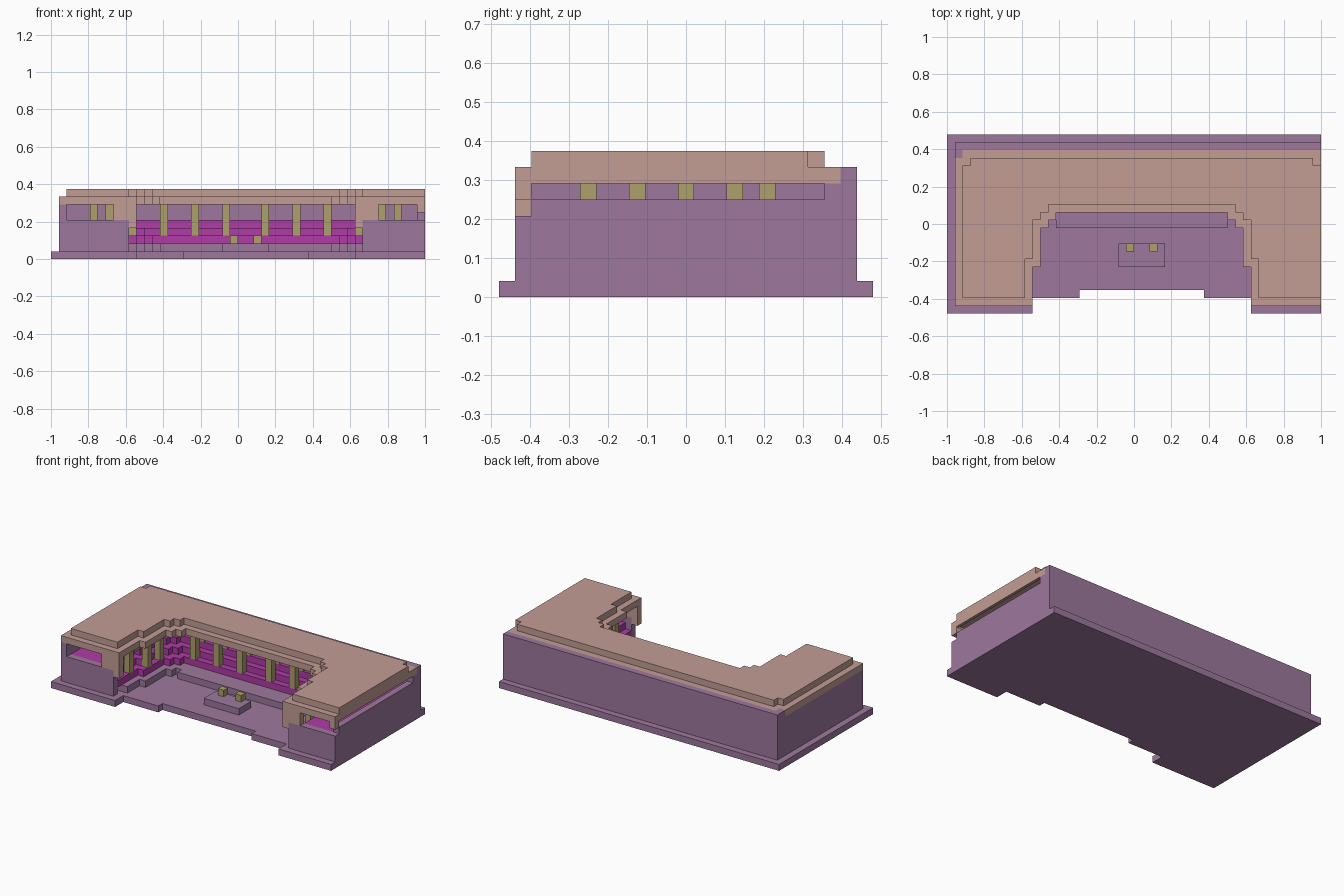
import bpy, bmesh

U = 1 / 24          # grid unit
AXIS = 1            # mirror line in grid units

cube = bpy.data.objects.get("Cube")
if cube:
    bpy.data.objects.remove(cube, do_unlink=True)


def material(name, color):
    m = bpy.data.materials.new(name)
    m.use_nodes = True
    m.diffuse_color = (*color, 1)
    m.node_tree.nodes["Principled BSDF"].inputs["Base Color"].default_value = (*color, 1)
    return m


PURPLE = material("dusty_purple", (0.34, 0.19, 0.34))
PINK = material("clay_pink", (0.55, 0.34, 0.30))
OLIVE = material("olive", (0.42, 0.35, 0.15))
MAGENTA = material("magenta", (0.43, 0.045, 0.38))


def prism(name, outline, z0, z1, mat, rim=None):
    """Extrude an outline; rim=0 leaves the underside open, rim>0 keeps an eave."""
    bm = bmesh.new()
    base = bm.faces.new([bm.verts.new((x * U, y * U, z0 * U)) for x, y in outline])
    top = bmesh.ops.extrude_face_region(bm, geom=[base], use_keep_orig=True)["geom"]
    verts = [v for v in top if isinstance(v, bmesh.types.BMVert)]
    bmesh.ops.translate(bm, verts=verts, vec=(0, 0, (z1 - z0) * U))
    bmesh.ops.recalc_face_normals(bm, faces=bm.faces[:])
    if rim is not None:
        if rim:
            bmesh.ops.inset_individual(bm, faces=[base], thickness=rim * U)
        bmesh.ops.delete(bm, geom=[base], context="FACES_ONLY")
    mesh = bpy.data.meshes.new(name)
    bm.to_mesh(mesh)
    bm.free()
    mesh.materials.append(mat)
    obj = bpy.data.objects.new(name, mesh)
    bpy.context.collection.objects.link(obj)
    return obj


def box(name, x0, x1, y0, y1, z0, z1, mat):
    return prism(name, [(x0, y0), (x1, y0), (x1, y1), (x0, y1)], z0, z1, mat)


def pair(name, x0, x1, y0, y1, z0, z1, mat):
    box(name + "_right", x0, x1, y0, y1, z0, z1, mat)
    box(name + "_left", 2 * AXIS - x1, 2 * AXIS - x0, y0, y1, z0, z1, mat)


def courtyard_edge(k, front):
    """Stepped inner edge around the courtyard, pushed outward by k."""
    steps = [(-13, -5.5), (-12, -5.5), (-12, -0.5), (-11, -0.5),
             (-11, 0.5), (-10, 0.5), (-10, 1.5)]
    half = [(-13 - k, front)] + [(x - k, y + k) for x, y in steps]
    return half + [(2 * AXIS - x, y) for x, y in reversed(half)]


# Ground slab with a stepped front entrance
prism("ground_slab", [(-24, -11.5), (-13, -11.5), (-13, -9.5), (-7, -9.5),
                      (-7, -8.5), (9, -8.5), (9, -9.5), (15, -9.5),
                      (15, -11.5), (24, -11.5), (24, 11.5), (-24, 11.5)], 0, 1, PURPLE)

# Outer walls
box("back_wall", -23, 24, 9.5, 10.5, 1, 8, PURPLE)
box("right_wall", -23, -22, -9.5, 9.5, 1, 7, PURPLE)
box("left_wall", 23, 24, -9.5, 9.5, 1, 6, PURPLE)
box("left_wall_post", 23, 24, 8.5, 9.5, 6, 7, PURPLE)
box("right_wall_post", -23, -22, 8.5, 9.5, 7, 8, PURPLE)
box("right_front_wall", -23, -14, -10.5, -9.5, 1, 5, PURPLE)
box("left_front_wall", 16, 24, -10.5, -9.5, 1, 5, PURPLE)
box("right_front_corner", -23, -22, -10.5, -9.5, 5, 7, PURPLE)

# Stepped seating tiers
for k, mat in enumerate([PURPLE, MAGENTA, MAGENTA, MAGENTA]):
    front = -8.5 if k == 0 else -9.5
    outline = courtyard_edge(k, front) + [(23, front), (23, 9.5), (-22, 9.5), (-22, front)]
    prism(f"tier_{k}", outline, 1 + max(k, 0) * (k > 0), 2 + k, mat)
box("courtyard_step", -10, 12, -0.5, 1.5, 1, 2, PURPLE)

# Small stage with two seats
box("stage", -2, 4, -5.5, -2.5, 1, 2, PURPLE)
pair("stage_seat", -1, 0, -3.5, -2.5, 2, 3, OLIVE)

# Columns along the back, in two rows
for x in (-10, -6, -2):
    pair("back_column", x, x + 1, 2.5, 3.5, 3, 7, OLIVE)
    pair("rear_column", x, x + 1, 4.5, 5.5, 5, 7, OLIVE)

# Columns in the side wings
for x, y in ((-15, -6.5), (-14, -3.5), (-14, -0.5)):
    pair("wing_column", x, x + 1, y, y + 1, 3, 7, OLIVE)
    pair("wing_rear_column", x - 2, x - 1, y, y + 1, 5, 7, OLIVE)
pair("wing_outer_column", -19, -18, -6.5, -5.5, 5, 7, OLIVE)

# Front piers hanging from the roof
pair("pier_head", -16, -14, -10.5, -9.5, 5, 7, PINK)
pair("pier", -14, -13, -10.5, -9.5, 4, 7, PINK)
box("left_corner_pier", 23, 24, -10.5, -9.5, 6, 7, PINK)

# Two-layer roof around the courtyard
prism("lower_roof", courtyard_edge(0, -10.5) +
      [(24, -10.5), (24, 9.5), (-22, 9.5), (-22, 8.5), (-23, 8.5), (-23, -10.5)],
      7, 8, PINK, rim=0.6)
prism("upper_roof", courtyard_edge(1, -9.5) +
      [(24, -9.5), (24, 7.5), (23, 7.5), (23, 8.5), (-21, 8.5), (-21, 7.5),
       (-22, 7.5), (-22, -9.5)], 8, 9, PINK, rim=0)
